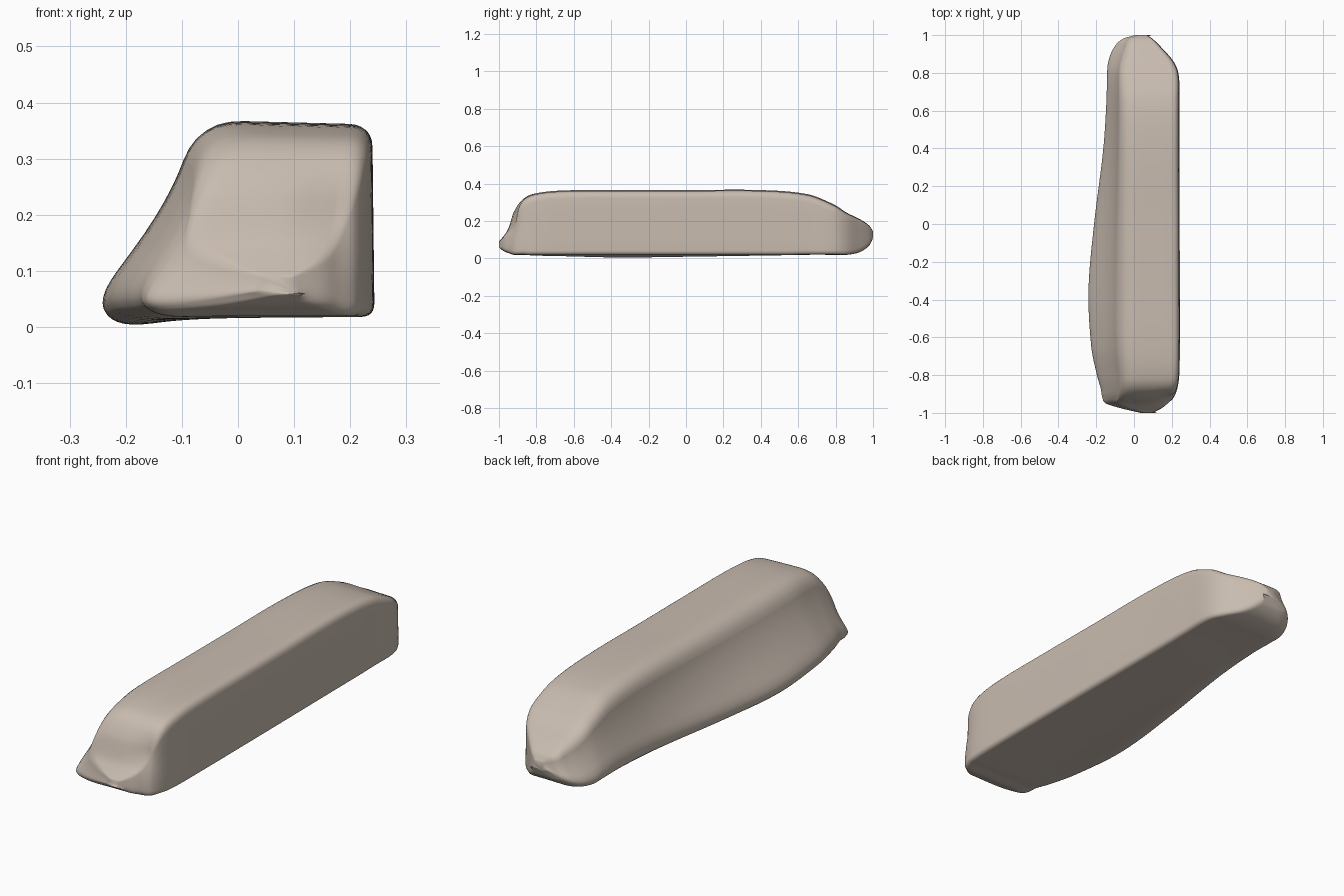
import bpy, bmesh, math
from mathutils import Vector

cube = bpy.data.objects.get("Cube")
if cube:
    bpy.data.objects.remove(cube, do_unlink=True)

# Stations along the length: y, left, right, bottom, top, left edge of the top face
STATIONS = [
    (-1.0, .04, .1, .06, .09, .05),
    (-.975, -.07, .15, .04, .12, -.03),
    (-.95, -.15, .18, .03, .16, -.08),
    (-.92, -.17, .21, .02, .25, -.07),
    (-.87, -.18, .23, .02, .32, -.06),
    (-.8, -.2, .24, .015, .35, -.06),
    (-.65, -.23, .243, .01, .365, -.07),
    (-.35, -.245, .243, 0, .367, -.07),
    (0, -.215, .242, .006, .367, -.07),
    (.4, -.165, .24, .015, .367, -.07),
    (.65, -.148, .24, .02, .345, -.07),
    (.79, -.145, .237, .02, .29, -.07),
    (.86, -.138, .21, .02, .245, -.06),
    (.93, -.11, .15, .035, .21, -.04),
    (.98, -.06, .1, .07, .175, -.02),
    (1.0, .01, .07, .11, .145, .03),
]
STEPS = 7
ARC = 7
EDGE = 3


def slope(i, k):
    """Tangent of column k at station i, by finite difference."""
    a, b = STATIONS[max(i - 1, 0)], STATIONS[min(i + 1, len(STATIONS) - 1)]
    return (b[k] - a[k]) / (b[0] - a[0])


def resample():
    """Smoothly interpolated rows between the stations."""
    rows = []
    for i in range(len(STATIONS) - 1):
        a, b = STATIONS[i], STATIONS[i + 1]
        h = b[0] - a[0]
        for s in range(STEPS):
            t = s / STEPS
            row = [a[0] + t * h]
            for k in range(1, len(a)):
                ease = t * t * (3 - 2 * t)
                row.append(a[k] + (b[k] - a[k]) * ease
                           + h * slope(i, k) * t * (1 - t) ** 2
                           - h * slope(i + 1, k) * t * t * (1 - t))
            rows.append(row)
    rows.append(list(STATIONS[-1]))
    return rows


def rounded(corners):
    """Closed outline through rounded corners, with a fixed point count."""
    n = len(corners)
    arcs = []
    for i, (p, r) in enumerate(corners):
        before, after = corners[i - 1][0], corners[(i + 1) % n][0]
        a = p + (before - p) * min(.48, r / max((before - p).length, 1e-5))
        b = p + (after - p) * min(.48, r / max((after - p).length, 1e-5))
        arc = []
        for s in range(ARC):
            t = s / (ARC - 1)
            arc.append(a * (1 - t) ** 2 + p * 2 * t * (1 - t) + b * t * t)
        arcs.append(arc)
    points = []
    for i, arc in enumerate(arcs):
        points += arc
        following = arcs[(i + 1) % n][0]
        points += [arc[-1].lerp(following, s / (EDGE + 1)) for s in range(1, EDGE + 1)]
    return points


def section(left, right, bottom, top, shoulder):
    """Flat right side, flat top, hollow left slope and a bulging left foot."""
    height = top - bottom
    scale = min(1, height / .3)
    foot = bottom + .13 * height
    flare = shoulder - left
    waist = Vector((left + .68 * flare, bottom + .6 * height))
    return rounded([
        (Vector((right, max(bottom, .018))), .025),
        (Vector((right - .004, top - .008 * scale)), .04 * scale),
        (Vector((shoulder, top)), .08 * scale),
        (waist, .14 * scale),
        (Vector((left - .008, foot)), .06 * scale),
        (Vector((left + .03, bottom - .002)), .06 * scale),
        (Vector((left + .16 * (right - left) + .08, max(bottom, .016))), .09),
    ])


# Body lofted through the sections
bm = bmesh.new()
rings = []
for row in resample():
    ring = [bm.verts.new((p.x, row[0], p.y)) for p in section(*row[1:])]
    rings.append(ring)
for a, b in zip(rings, rings[1:]):
    for i in range(len(a)):
        j = (i + 1) % len(a)
        bm.faces.new((a[i], a[j], b[j], b[i]))
bm.faces.new(rings[0])
bm.faces.new(list(reversed(rings[-1])))

# Soft hollow on the front end
for v in bm.verts:
    if v.co.y < -.8:
        d = ((v.co.x - .18) / .05) ** 2 + ((v.co.z - .2) / .08) ** 2
        v.co.y += .025 * math.exp(-d)
bmesh.ops.recalc_face_normals(bm, faces=bm.faces)

mesh = bpy.data.meshes.new("stone_body")
bm.to_mesh(mesh)
bm.free()
body = bpy.data.objects.new("stone_body", mesh)
bpy.context.collection.objects.link(body)

# Single pale stone colour
colour = (.58, .5, .43, 1)
stone = bpy.data.materials.new("pale_stone")
stone.use_nodes = True
stone.diffuse_color = colour
shader = stone.node_tree.nodes["Principled BSDF"]
shader.inputs["Base Color"].default_value = colour
shader.inputs["Roughness"].default_value = .8
mesh.materials.append(stone)
for face in mesh.polygons:
    face.use_smooth = True
